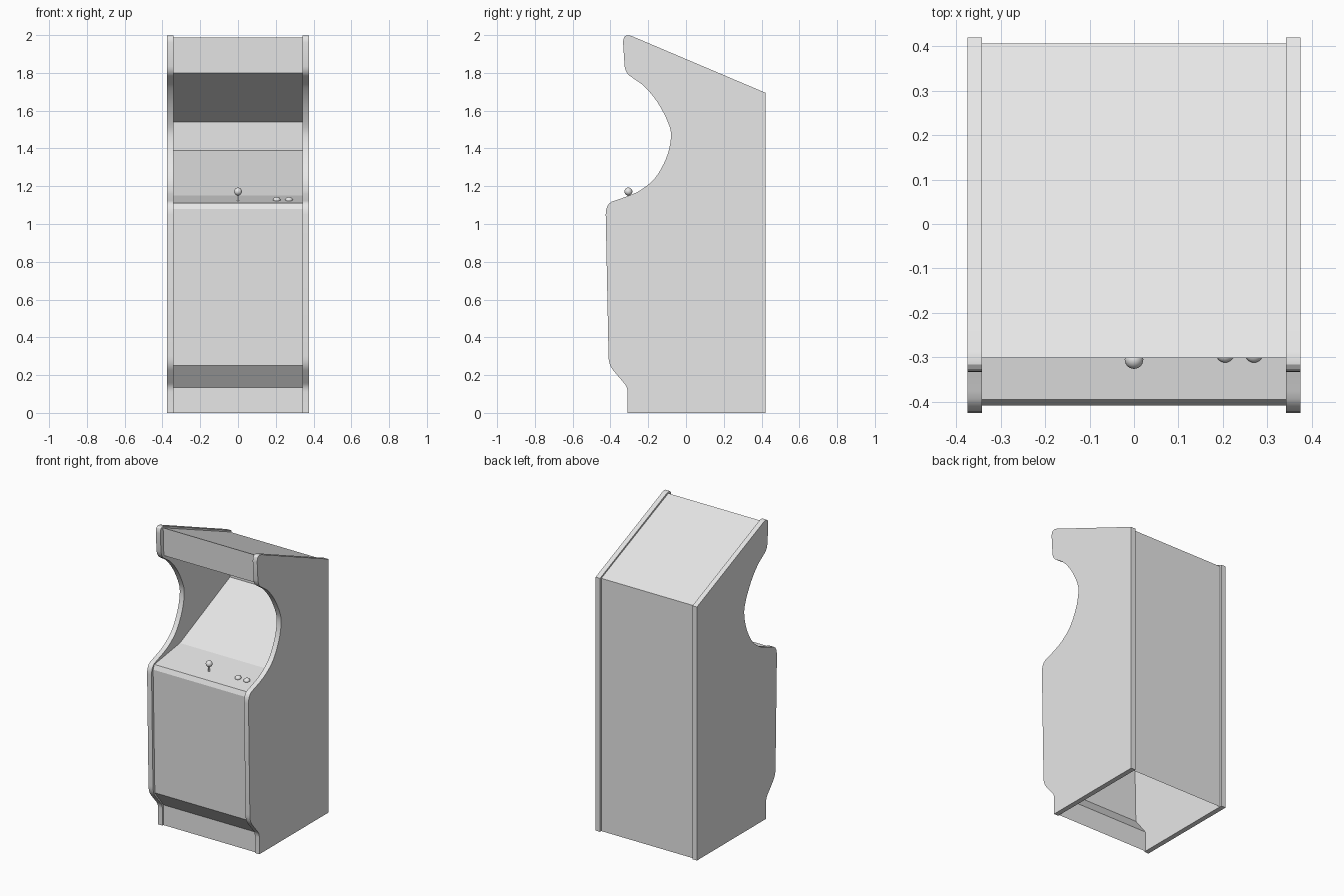
import bpy, bmesh, math
from mathutils import Vector

if "Cube" in bpy.data.objects:
    bpy.data.objects.remove(bpy.data.objects["Cube"])

grey = bpy.data.materials.new("plain grey")
grey.diffuse_color = (0.8, 0.8, 0.8, 1)
grey.use_nodes = True
grey.node_tree.nodes["Principled BSDF"].inputs["Base Color"].default_value = grey.diffuse_color


def finish(name, bm, smooth=True):
    me = bpy.data.meshes.new(name)
    bm.to_mesh(me)
    bm.free()
    me.materials.append(grey)
    ob = bpy.data.objects.new(name, me)
    bpy.context.collection.objects.link(ob)
    if smooth:
        bpy.ops.object.select_all(action='DESELECT')
        ob.select_set(True)
        bpy.context.view_layer.objects.active = ob
        bpy.ops.object.shade_smooth_by_angle(angle=math.radians(30))
    return ob


def corner(a, b, c, n=5):
    """Rounded corner from a to c, pulled towards b."""
    a, b, c = Vector(a), Vector(b), Vector(c)
    return [a * (1 - t) ** 2 + b * 2 * t * (1 - t) + c * t * t
            for t in (i / n for i in range(n + 1))]


def spline(pts, n=4):
    """Smooth curve through all points."""
    p = [Vector(q) for q in pts]
    p = [2 * p[0] - p[1]] + p + [2 * p[-1] - p[-2]]
    out = []
    for i in range(1, len(p) - 2):
        a, b, c, d = p[i - 1:i + 3]
        for k in range(n):
            t = k / n
            out.append(0.5 * (2 * b + (c - a) * t + (2 * a - 5 * b + 4 * c - d) * t * t
                              + (3 * b - a - 3 * c + d) * t ** 3))
    return out + [p[-2]]


# Side panel outline in (y, z)
outline = [Vector((-0.31, 0)), Vector((0.42, 0)), Vector((0.42, 1.695))]
outline += corner((-0.285, 1.994), (-0.335, 2.013), (-0.333, 1.96))
outline += corner((-0.325, 1.835), (-0.32, 1.80), (-0.296, 1.783))
outline += spline([(-0.28, 1.772), (-0.217, 1.725), (-0.148, 1.64), (-0.092, 1.53), (-0.08, 1.455),
                   (-0.104, 1.35), (-0.164, 1.243), (-0.243, 1.178), (-0.307, 1.148)])
outline += corner((-0.375, 1.124), (-0.425, 1.115), (-0.425, 1.05))
outline += corner((-0.41, 0.30), (-0.41, 0.255), (-0.385, 0.225))
outline += corner((-0.33, 0.16), (-0.31, 0.14), (-0.31, 0.11))

# Two side panels
for name, x0, x1 in (("left_side_panel", -0.375, -0.342), ("right_side_panel", 0.342, 0.375)):
    bm = bmesh.new()
    face = bm.faces.new([bm.verts.new((x0, p.x, p.y)) for p in outline])
    ext = bmesh.ops.extrude_face_region(bm, geom=[face])
    moved = [g for g in ext["geom"] if isinstance(g, bmesh.types.BMVert)]
    bmesh.ops.translate(bm, verts=moved, vec=(x1 - x0, 0, 0))
    bmesh.ops.recalc_face_normals(bm, faces=bm.faces)
    finish(name, bm)

# Sheets spanning the two side panels, each a path in (y, z)
W = 0.343
sheets = {
    "kick_plate": [(-0.30, 0), (-0.30, 0.135), (-0.39, 0.25)],
    "front_door": [(-0.39, 0.25), (-0.408, 1.08)],
    "control_panel": [(-0.408, 1.08), (-0.395, 1.11), (-0.125, 1.15)],
    "screen": [(-0.125, 1.15), (0.405, 1.39)],
    "inner_back_wall": [(0.403, 1.39), (0.403, 1.54)],
    "hood_underside": [(0.403, 1.54), (-0.295, 1.80)],
    "sign_panel": [(-0.295, 1.80), (-0.302, 1.988)],
    "top_panel": [(-0.302, 1.988), (0.406, 1.69)],
    "back_panel": [(0.406, 1.69), (0.406, 0)],
}
for name, path in sheets.items():
    bm = bmesh.new()
    rows = [(bm.verts.new((-W, y, z)), bm.verts.new((W, y, z))) for y, z in path]
    for (a, b), (c, d) in zip(rows, rows[1:]):
        bm.faces.new((a, b, d, c))
    finish(name, bm, smooth=False)

# Joystick shaft and ball
bpy.ops.mesh.primitive_cylinder_add(vertices=16, radius=0.006, depth=0.05, location=(0, -0.305, 1.143))
shaft = bpy.context.object
shaft.name = "joystick_shaft"
bpy.ops.mesh.primitive_uv_sphere_add(segments=24, ring_count=12, radius=0.021, location=(0, -0.305, 1.172))
ball = bpy.context.object
ball.name = "joystick_ball"

# Two domed buttons, tilted with the control panel
buttons = []
for i, x in enumerate((0.205, 0.27)):
    bpy.ops.mesh.primitive_uv_sphere_add(segments=24, ring_count=12, radius=0.02, location=(x, -0.292, 1.128))
    b = bpy.context.object
    b.name = f"button_{i + 1}"
    b.scale = (1, 1, 0.75)
    b.rotation_euler.x = math.atan2(0.04, 0.27)
    buttons.append(b)

for ob in [shaft, ball] + buttons:
    ob.data.materials.append(grey)
    bpy.ops.object.select_all(action='DESELECT')
    ob.select_set(True)
    bpy.context.view_layer.objects.active = ob
    bpy.ops.object.shade_smooth_by_angle(angle=math.radians(40))
